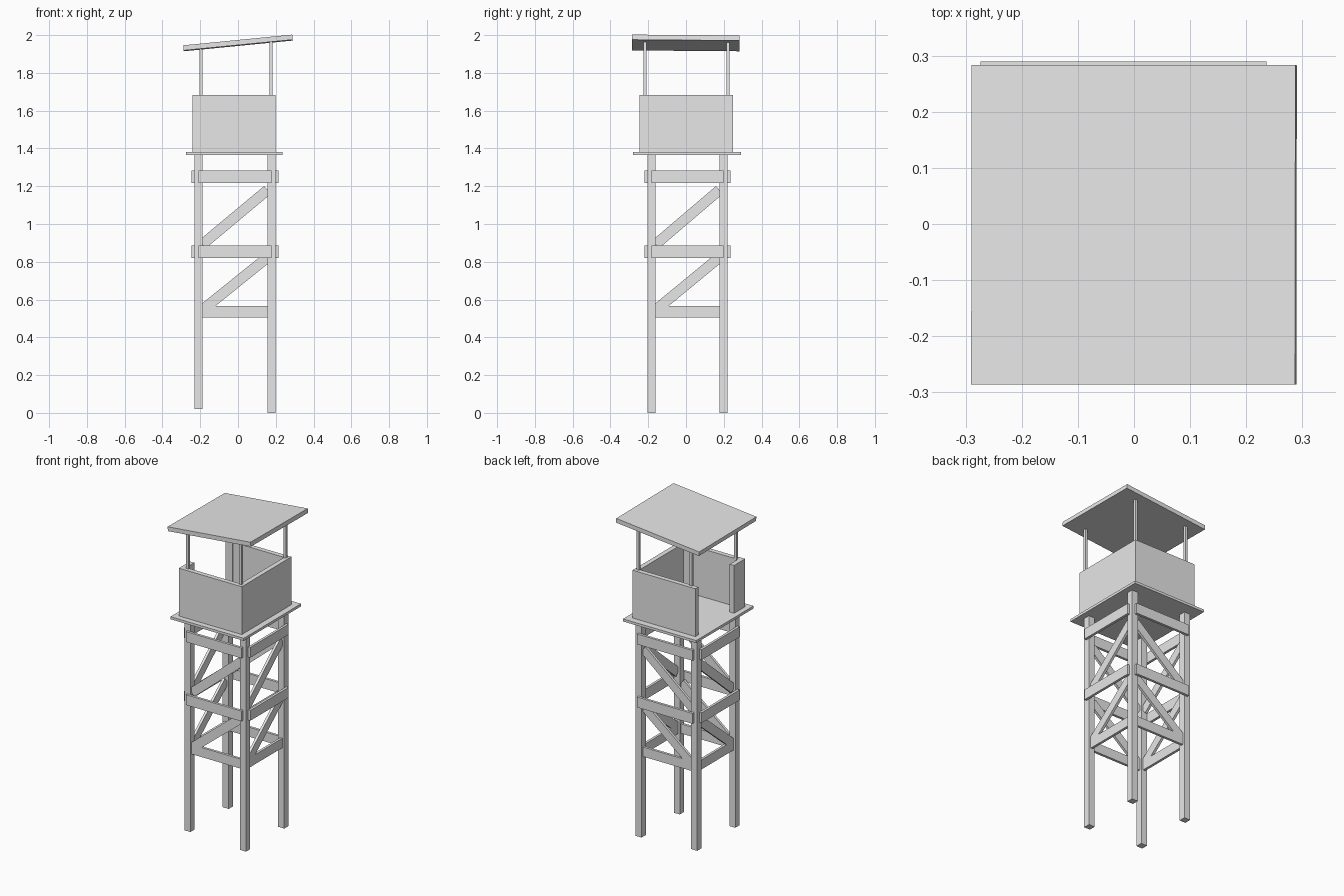
import bpy
import math
from mathutils import Vector

cube = bpy.data.objects.get("Cube")
if cube:
    bpy.data.objects.remove(cube, do_unlink=True)

grey = bpy.data.materials.new("plain grey")
grey.use_nodes = True
grey.diffuse_color = (0.8, 0.8, 0.8, 1)
grey.node_tree.nodes["Principled BSDF"].inputs["Base Color"].default_value = (0.8, 0.8, 0.8, 1)


def box(name, low, high, rotation=(0, 0, 0)):
    """Box between two corners, turned about its centre."""
    low, high = Vector(low), Vector(high)
    bpy.ops.mesh.primitive_cube_add(size=1, location=(low + high) / 2)
    obj = bpy.context.object
    obj.name = name
    obj.scale = high - low
    bpy.ops.object.transform_apply(location=False, rotation=False, scale=True)
    obj.rotation_euler = rotation
    obj.data.materials.append(grey)
    return obj


def brace(name, start, end, width, depth):
    """Diagonal plank from start to end, its width standing in the x-z or y-z plane."""
    start, end = Vector(start), Vector(end)
    run, mid = end - start, (start + end) / 2
    along_x = abs(run.x) > abs(run.y)
    angle = math.atan2(run.z, run.x if along_x else run.y)
    half = Vector((run.length, depth, width) if along_x else (depth, run.length, width)) / 2
    turn = (0, -angle, 0) if along_x else (angle, 0, 0)
    return box(name, mid - half, mid + half, turn)


LEG_X = {"right": -0.21, "left": 0.177}
LEG_Y = {"front": -0.182, "back": 0.198}
HALF = 0.021
PLANK = 0.016
DECK = 1.382
RAIL_TOP = 1.683

# Legs and roof posts
for side, x in LEG_X.items():
    for end, y in LEG_Y.items():
        foot = 0.02 if side == "right" else 0
        box(f"{end}_{side}_leg", (x - HALF, y - HALF, foot), (x + HALF, y + HALF, 1.37))
        px = -0.195 if side == "right" else 0.175
        py = -0.218 if end == "front" else 0.222
        top = 1.945 + 0.1 * px
        box(f"{end}_{side}_roof_post", (px - 0.008, py - 0.008, DECK), (px + 0.008, py + 0.008, top))

# Planks across the outside of the legs, low planks and diagonals between them
x0, x1 = LEG_X.values()
y0, y1 = LEG_Y.values()
levels = {"middle": 0.82, "upper": 1.217}
diagonals = {"lower": (0.545, 0.823), "upper": (0.892, 1.18)}
for end, y in LEG_Y.items():
    out = y + (HALF + PLANK / 2) * (1 if y > 0 else -1)
    for level, z in levels.items():
        box(f"{end}_{level}_plank", (x0, out - PLANK / 2, z), (x1, out + PLANK / 2, z + 0.065))
    box(f"{end}_low_plank", (x0 + HALF, y - PLANK / 2, 0.505), (x1 - HALF, y + PLANK / 2, 0.565))
    for level, (za, zb) in diagonals.items():
        brace(f"{end}_{level}_diagonal", (x0 + HALF, y, za), (x1 - HALF, y, zb), 0.055, PLANK)
for side, x in LEG_X.items():
    out = x + (HALF + PLANK / 2) * (1 if x > 0 else -1)
    for level, z in levels.items():
        box(f"{side}_{level}_plank", (out - PLANK / 2, y0, z), (out + PLANK / 2, y1, z + 0.065))
    box(f"{side}_low_plank", (x - PLANK / 2, y0 + HALF, 0.505), (x + PLANK / 2, y1 - HALF, 0.565))
    for level, (za, zb) in diagonals.items():
        brace(f"{side}_{level}_diagonal", (x, y0 + HALF, za), (x, y1 - HALF, zb), 0.055, PLANK)

# Platform
box("platform", (-0.274, -0.28, 1.366), (0.236, 0.29, DECK))

# Cabin walls, with the entrance on the right side
WALL = 0.03
wx0, wx1, wy0, wy1 = -0.24, 0.198, -0.245, 0.249
box("front_wall", (wx0, wy0, DECK), (wx1, wy0 + WALL, RAIL_TOP))
box("back_wall", (wx0, wy1 - WALL, DECK), (wx1, wy1, RAIL_TOP))
box("left_wall", (wx1 - WALL, wy0 + WALL, DECK), (wx1, wy1 - WALL, RAIL_TOP))
box("entrance_wall", (wx0, wy0 + WALL, DECK), (wx0 + WALL, wy0 + 0.11, RAIL_TOP))

# Sloping roof
box("roof", (-0.29, -0.286, 1.945), (0.29, 0.283, 1.972), (-0.008, -0.098, 0))
